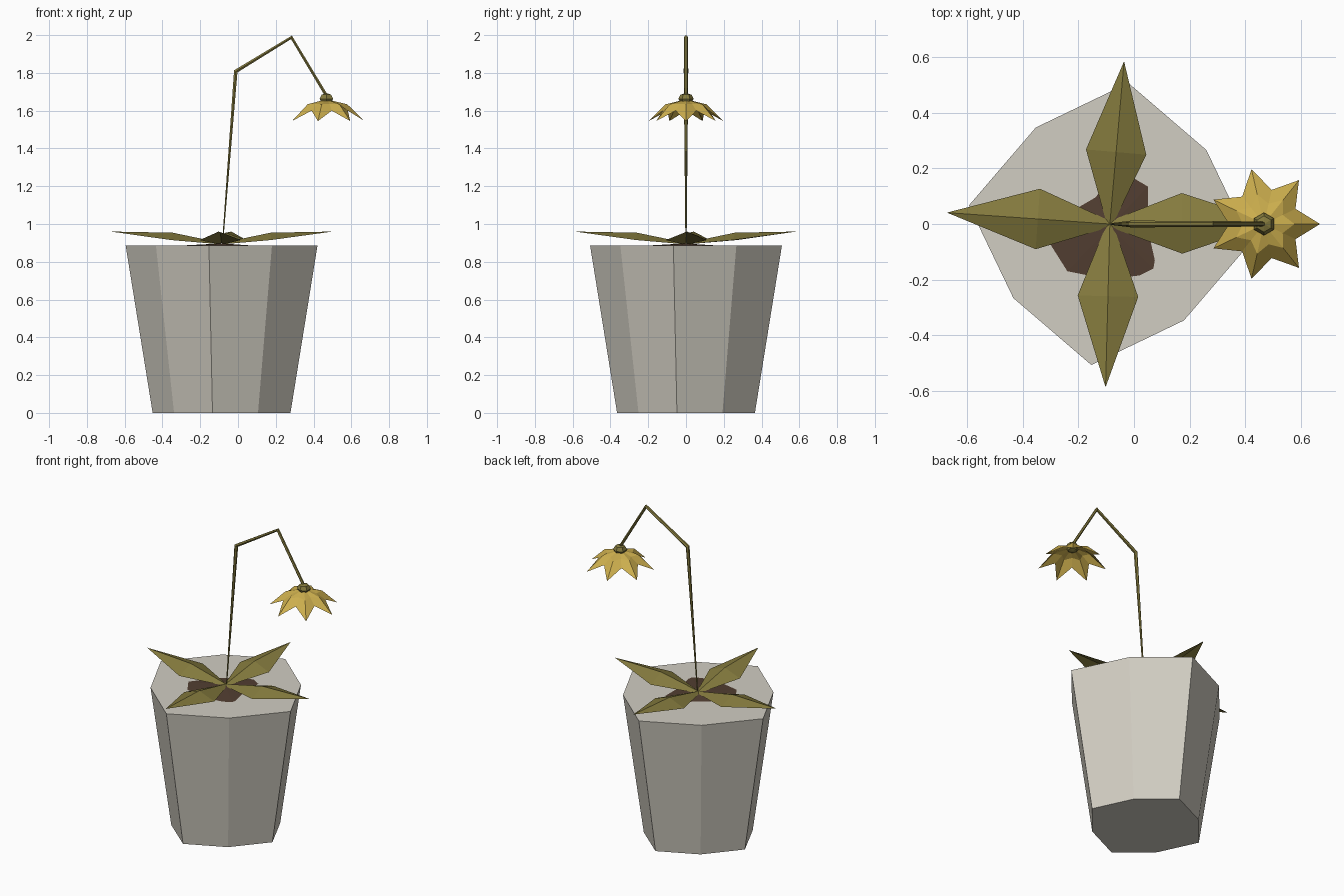
import bpy
import bmesh
from math import sin, cos, pi, radians
from mathutils import Vector, Matrix

default = bpy.data.objects.get("Cube")
if default:
    bpy.data.objects.remove(default, do_unlink=True)


def material(name, rgb):
    lin = [((c / 255 + 0.055) / 1.055) ** 2.4 for c in rgb] + [1]
    mat = bpy.data.materials.new(name)
    mat.use_nodes = True
    mat.diffuse_color = lin
    bsdf = mat.node_tree.nodes["Principled BSDF"]
    bsdf.inputs["Base Color"].default_value = lin
    bsdf.inputs["Roughness"].default_value = 0.9
    return mat


STONE = material("pale stone", (209, 205, 194))
GREEN = material("olive green", (133, 123, 62))
YELLOW = material("golden yellow", (205, 175, 78))
SOIL = material("dark brown", (82, 62, 49))


def finish(name, bm, mat, closed=True):
    if closed:
        bmesh.ops.recalc_face_normals(bm, faces=bm.faces)
    mesh = bpy.data.meshes.new(name)
    bm.to_mesh(mesh)
    bm.free()
    mesh.materials.append(mat)
    obj = bpy.data.objects.new(name, mesh)
    bpy.context.scene.collection.objects.link(obj)
    return obj


def ring(bm, pts):
    return [bm.verts.new(p) for p in pts]


def bridge(bm, a, b):
    n = len(a)
    for i in range(n):
        j = (i + 1) % n
        bm.faces.new((a[i], a[j], b[j], b[i]))


CX = -0.087       # pot axis
FX = 0.468        # flower axis
RIM = 0.885

# Tapered pot: a square with blunt, slightly bulging sides
bm = bmesh.new()
rings = []
for corner, middle, z in ((0.368, 0.317, 0), (0.512, 0.438, RIM)):
    pts = []
    for i in range(8):
        a, r = radians(45 * i - 7.5), middle if i % 2 else corner
        pts.append((CX + r * cos(a), r * sin(a), z))
    rings.append(ring(bm, pts))
bridge(bm, *rings)
bm.faces.new(rings[0])
bm.faces.new(rings[1])
finish("pot", bm, STONE)

# Low irregular mound of soil
outline = [(0.05, 0.135), (-0.005, 0.167), (-0.1, 0.14), (-0.14, 0.095),
           (-0.20, 0.06), (-0.30, -0.075), (-0.24, -0.17), (-0.09, -0.2),
           (0.02, -0.185), (0.07, -0.16), (0.075, -0.13), (0.05, -0.02)]
bm = bmesh.new()
rim = ring(bm, [(x, y, RIM + 0.001) for x, y in outline])
peak = bm.verts.new((CX, -0.01, RIM + 0.012))
for i, v in enumerate(rim):
    bm.faces.new((v, peak, rim[i - 1]))
finish("soil", bm, SOIL)


# Ridged leaves, each a folded sheet
def leaf(name, angle):
    bm = bmesh.new()
    root = bm.verts.new((0, 0, 0.9))
    ridge = bm.verts.new((0.26, 0, 0.954))
    tip = bm.verts.new((0.588, 0, 0.96))
    for s in (1, -1):
        base = bm.verts.new((0.01, s * 0.015, 0.893))
        edge = bm.verts.new((0.26, s * 0.109, 0.915))
        for f in ((root, base, edge, ridge), (ridge, edge, tip)):
            bm.faces.new(f if s < 0 else f[::-1])
    bm.transform(Matrix.Translation((CX, 0, 0))
                 @ Matrix.Rotation(radians(angle), 4, 'Z'))
    finish(name, bm, GREEN, closed=False)


for name, angle in (("right_side", 176), ("left_side", 0.5),
                    ("back", 85), ("front", 268.5)):
    leaf("leaf_" + name, angle)

# Bent stem swept through four points
path = [Vector(p) for p in ((-0.083, 0, 0.88), (-0.012, 0, 1.808),
                            (0.283, 0, 1.988), (FX, 0, 1.68))]
radii = (0.003, 0.012, 0.011, 0.009)
bm = bmesh.new()
rings = []
side = Vector((0, 1, 0))
for i, (p, r) in enumerate(zip(path, radii)):
    before = (p - path[max(i - 1, 0)]).normalized()
    after = (path[min(i + 1, 3)] - p).normalized()
    across = (before + after).normalized().cross(side)
    rings.append(ring(bm, [p + r * (sin(k * pi / 3) * across
                                    + cos(k * pi / 3) * side) for k in range(6)]))
for a, b in zip(rings, rings[1:]):
    bridge(bm, a, b)
bm.faces.new(rings[0])
bm.faces.new(rings[-1])
finish("stem", bm, GREEN)

# Faceted bud joining stem and flower
bm = bmesh.new()
bmesh.ops.create_uvsphere(bm, u_segments=6, v_segments=4, radius=0.041)
bm.transform(Matrix.Translation((FX, 0, 1.663)) @ Matrix.Diagonal((1, 1, 0.75, 1)))
finish("bud", bm, GREEN)

# Drooping flower: ridges at the petals, deep notches between them
PETALS = 7
bm = bmesh.new()
top = bm.verts.new((FX, 0, 1.66))
inner, outer = [], []
for i in range(PETALS * 2):
    a = i * pi / PETALS
    petal = i % 2 == 0
    for store, r, z in ((inner, 0.11 if petal else 0.075, 1.634 if petal else 1.636),
                        (outer, 0.202 if petal else 0.126, 1.545 if petal else 1.6)):
        store.append(bm.verts.new((FX + r * cos(a), r * sin(a), z)))
for i in range(PETALS * 2):
    j = (i + 1) % (PETALS * 2)
    bm.faces.new((top, inner[i], inner[j]))
    bm.faces.new((inner[i], outer[i], outer[j], inner[j]))
finish("flower", bm, YELLOW, closed=False)
